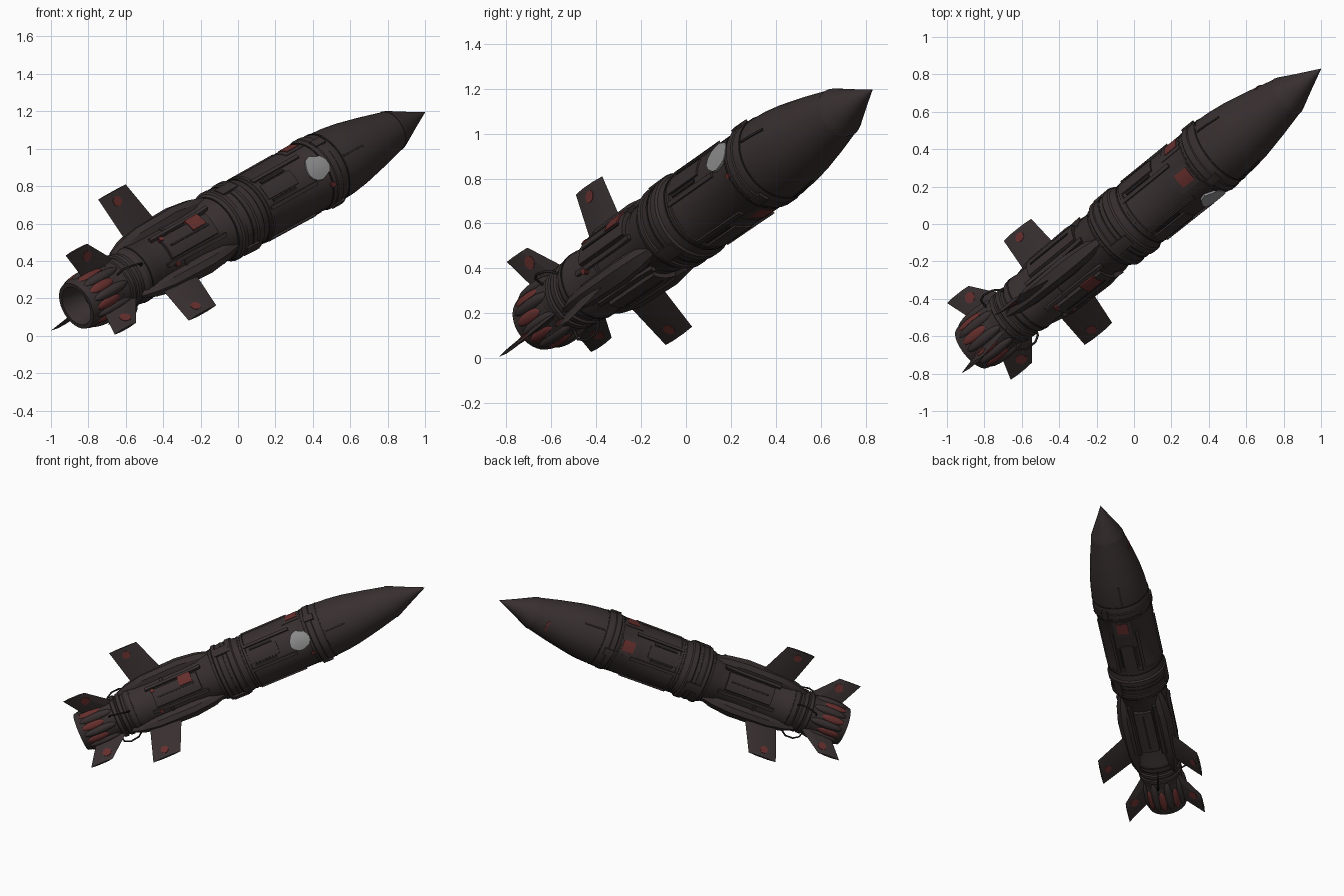
import bpy, bmesh, math, random
from mathutils import Matrix, Vector

if "Cube" in bpy.data.objects:
    bpy.data.objects.remove(bpy.data.objects["Cube"])

random.seed(4)

# Flight axis frame: local z runs tail -> tip, local y is "up" on the hull
TAIL, TIP = Vector((-0.872, -0.67, 0.155)), Vector((1.0, 0.83, 1.195))
D = (TIP - TAIL).normalized()
LENGTH = (TIP - TAIL).length
UP = (Vector((0, 0, 1)) - D * D.z).normalized()
SIDE = UP.cross(D)
FRAME = Matrix.Translation(TAIL) @ Matrix((SIDE, UP, D)).transposed().to_4x4()


def material(name, rgb):
    m = bpy.data.materials.new(name)
    m.diffuse_color = (*rgb, 1)
    m.use_nodes = True
    m.node_tree.nodes["Principled BSDF"].inputs["Base Color"].default_value = m.diffuse_color
    return m


HULL = material("dark brown", (0.040, 0.029, 0.029))
SEAM = material("near black", (0.017, 0.013, 0.013))
RED = material("dull red", (0.13, 0.028, 0.026))
GREY = material("bare grey", (0.27, 0.27, 0.27))


def finish(name, bm, mat, angle=32):
    bmesh.ops.recalc_face_normals(bm, faces=bm.faces)
    me = bpy.data.meshes.new(name)
    bm.to_mesh(me)
    bm.free()
    me.transform(FRAME)
    me.materials.append(mat)
    me.shade_smooth()
    me.set_sharp_from_angle(angle=math.radians(angle))
    ob = bpy.data.objects.new(name, me)
    bpy.context.collection.objects.link(ob)
    return ob


def polar(deg, r, t):
    a = math.radians(deg)
    return Vector((-math.sin(a) * r, math.cos(a) * r, t))


def loft(name, rings, mat, angle=32):
    """Skin a list of equal-length closed rings and cap both ends."""
    bm = bmesh.new()
    vs = [[bm.verts.new(p) for p in ring] for ring in rings]
    n = len(vs[0])
    for a, b in zip(vs, vs[1:]):
        for i in range(n):
            j = (i + 1) % n
            bm.faces.new((a[i], a[j], b[j], b[i]))
    bm.faces.new(vs[0])
    bm.faces.new(vs[-1])
    return finish(name, bm, mat, angle)


def lathe(name, profile, mat=HULL, seg=36):
    return loft(name, [[polar(i * 360 / seg, r, t) for i in range(seg)] for t, r in profile], mat)


BODY = [(0.24, .140), (0.27, .143), (0.38, .145), (0.40, .160), (0.46, .163), (0.47, .159), (0.95, .163),
        (0.97, .172), (1.04, .176), (1.08, .196), (1.22, .199), (1.25, .190), (1.50, .191), (1.74, .193),
        (1.76, .201), (1.84, .201), (1.86, .196)]
NOSE = [(1.86, .198), (1.95, .193), (2.05, .180), (2.20, .150), (2.36, .113)]


def hull_radius(t):
    pts = BODY + NOSE
    for (t0, r0), (t1, r1) in zip(pts, pts[1:]):
        if t0 <= t <= t1:
            return r0 + (r1 - r0) * (t - t0) / max(t1 - t0, 1e-6)
    return 0.15


def patch(name, deg, t, outline, mat, lift=0.005, base=None):
    """Plate wrapped on the hull; outline is (across, along) in units."""
    def wrap(u, v, h):
        r = (base or hull_radius(t + v)) + h
        return polar(deg + math.degrees(u / r), r, t + v)
    rings = [[wrap(u * k, v * k, h) for u, v in outline]
             for k, h in ((1, -0.012), (1, lift), (.66, lift), (.33, lift), (.02, lift))]
    return loft(name, rings, mat)


def rect(w, h, n=4):
    a, b = w / 2, h / 2
    pts = [(-a + w * i / n, -b) for i in range(n)] + [(a, -b + h * i / n) for i in range(n)]
    return pts + [(-u, -v) for u, v in pts]


def disc(r, n=14, rough=0.0):
    return [(r * (1 + random.uniform(-rough, rough)) * math.cos(i * math.tau / n),
             r * (1 + random.uniform(-rough, rough)) * math.sin(i * math.tau / n)) for i in range(n)]


# Hull, nose and tip
lathe("fuselage", BODY)
lathe("nose_section", NOSE)
lathe("nose_tip", [(2.36, .116), (2.375, .111), (2.49, .057), (LENGTH, .001)])

# Raised bands and dark seams
for i, (t, w, r) in enumerate([(0.30, .02, .152), (0.345, .02, .154), (0.68, .014, .166), (1.09, .02, .203),
                               (1.20, .03, .206), (1.30, .015, .196), (1.79, .03, .206)]):
    lathe(f"band_{i}", [(t - w, r - .012), (t - w * .6, r), (t + w * .6, r), (t + w, r - .012)])
for i, t in enumerate((0.43, 1.05, 1.145, 1.27, 1.745, 1.862)):
    r = hull_radius(t) + .003
    lathe(f"seam_{i}", [(t - .005, r), (t + .005, r)], SEAM)

# Engine nozzle: hollow shell with lobes and red recesses
lathe("nozzle", [(0.17, .02), (0.15, .085), (0.01, .110), (0.01, .132), (0.04, .141), (0.18, .143), (0.27, .138)])
lathe("nozzle_throat", [(0.145, .086), (0.142, .005)], SEAM)


def blob(name, deg, t, r, width, length, depth, mat):
    bm = bmesh.new()
    bmesh.ops.create_uvsphere(bm, u_segments=12, v_segments=10, radius=1)
    m = Matrix.Translation(polar(deg, r, t)) @ Matrix.Rotation(math.radians(deg), 4, 'Z')
    bm.transform(m @ Matrix.Diagonal((width, depth, length, 1)))
    return finish(name, bm, mat, 60)


for i in range(9):
    blob(f"nozzle_lobe_{i}", i * 40, 0.16, .133, .030, .125, .030, HULL)
    blob(f"nozzle_red_{i}", i * 40 + 20, 0.125, .136, .029, .085, .017, RED)


def fin(name, deg, root, tip, r0, r1, thick, dot):
    """Thin diamond-section fin with a red disc showing on both sides."""
    turn = Matrix.Rotation(math.radians(deg), 4, 'Z')
    rings = []
    for (a, b), r, h in ((root, r0, thick), (tip, r1, thick * .8)):
        m, n = a + (b - a) * .3, a + (b - a) * .7
        pts = [(0, a), (h, m), (h, n), (0, b), (-h, n), (-h, m)]
        rings.append([turn @ Vector((x, r, t)) for x, t in pts])
    loft(name, rings, HULL, 10)
    t, r, size = dot
    loft(name + "_red_disc", [[turn @ Vector((x, r + u, t + v)) for u, v in disc(size)]
                              for x in (-thick - .001, thick + .001)], RED)


def strake(name, deg):
    """Tapered fairing that carries a main fin."""
    turn = Matrix.Rotation(math.radians(deg), 4, 'Z')
    rings = []
    for t, w, r in [(0.35, .012, .160), (0.43, .035, .190), (0.55, .050, .215), (0.82, .055, .222),
                    (0.96, .045, .206), (1.06, .025, .178)]:
        pts = [(-w, .12), (-w, r - .03), (-w * .55, r), (w * .55, r), (w, r - .03), (w, .12)]
        rings.append([turn @ Vector((x, y, t)) for x, y in pts])
    loft(name, rings, HULL, 25)


def handle(name, deg):
    """Bent pipe loop around the waist."""
    cu = bpy.data.curves.new(name, 'CURVE')
    cu.dimensions, cu.bevel_depth, cu.bevel_resolution = '3D', .006, 2
    path = [(.25, .14, -4), (.26, .19, -3), (.30, .212, 0), (.36, .208, 3), (.39, .185, 4), (.40, .15, 4)]
    sp = cu.splines.new('POLY')
    sp.points.add(len(path) - 1)
    for p, (t, r, a) in zip(sp.points, path):
        p.co = (*(FRAME @ polar(deg + a, r, t)), 1)
    cu.materials.append(SEAM)
    bpy.context.collection.objects.link(bpy.data.objects.new(name, cu))


# Three fins of each kind, clocked slightly off an even 120 degrees
for k, (main, tail) in enumerate([(-8, 13), (126, 122), (230, 243)]):
    fin(f"main_fin_{k}", main, (.48, .72), (.42, .625), .17, .447, .010, (.525, .39, .028))
    fin(f"tail_fin_{k}", tail, (.09, .33), (.0, .16), .13, .306, .009, (.14, .242, .031))
    strake(f"strake_{k}", main)

# Other three-fold symmetric details
for k in range(3):
    a = k * 120
    handle(f"pipe_loop_{k}", a + 60)
    patch(f"service_box_{k}", a + 60, .76, rect(.13, .34), HULL, .020)
    patch(f"box_seam_{k}", a + 60, .76, rect(.012, .28), SEAM, .025)
    for s in (-1, 1):
        patch(f"side_rail_{k}_{s}", a + 60 + s * 30, .76, rect(.022, .42), HULL, .018)
        patch(f"slot_{k}_{s}", a + 60 + s * 18, 1.42, rect(.016, .17), SEAM, .006)
        patch(f"upper_rib_{k}_{s}", a + 60 + s * 27, 1.47, rect(.022, .34), HULL, .011)
    patch(f"upper_panel_{k}", a + 60, 1.42, rect(.09, .22), HULL, .008)
    patch(f"band_block_{k}", a + 20, 1.15, rect(.07, .11), HULL, .012)
    patch(f"nose_block_{k}", a + 30, 1.80, rect(.05, .07), HULL, .012)
    patch(f"nose_slot_{k}", a - 50, 1.95, rect(.012, .15), SEAM, .004)

# Red panels, red dots and the bare grey patch
for i, a in enumerate((-1, -66, 180)):
    patch(f"red_hatch_{i}", a, 1.68, rect(.080, .085), RED, .007)
    patch(f"hatch_frame_{i}", a, 1.67, rect(.13, .13), HULL, .003)
patch("red_panel", 45, .84, rect(.075, .095), RED, .027)
for i, (a, t, r) in enumerate([(41, .60, .015), (94, .61, .015), (102, 1.74, .016)]):
    patch(f"red_dot_{i}", a, t, disc(r, 10), RED, .024 if t < 1 else .009)
patch("nose_red_strip", -92, 2.26, rect(.08, .012), RED, .004)
patch("grey_patch", 66, 1.685, disc(.071, 14, .10), GREY, .010, base=.193)
